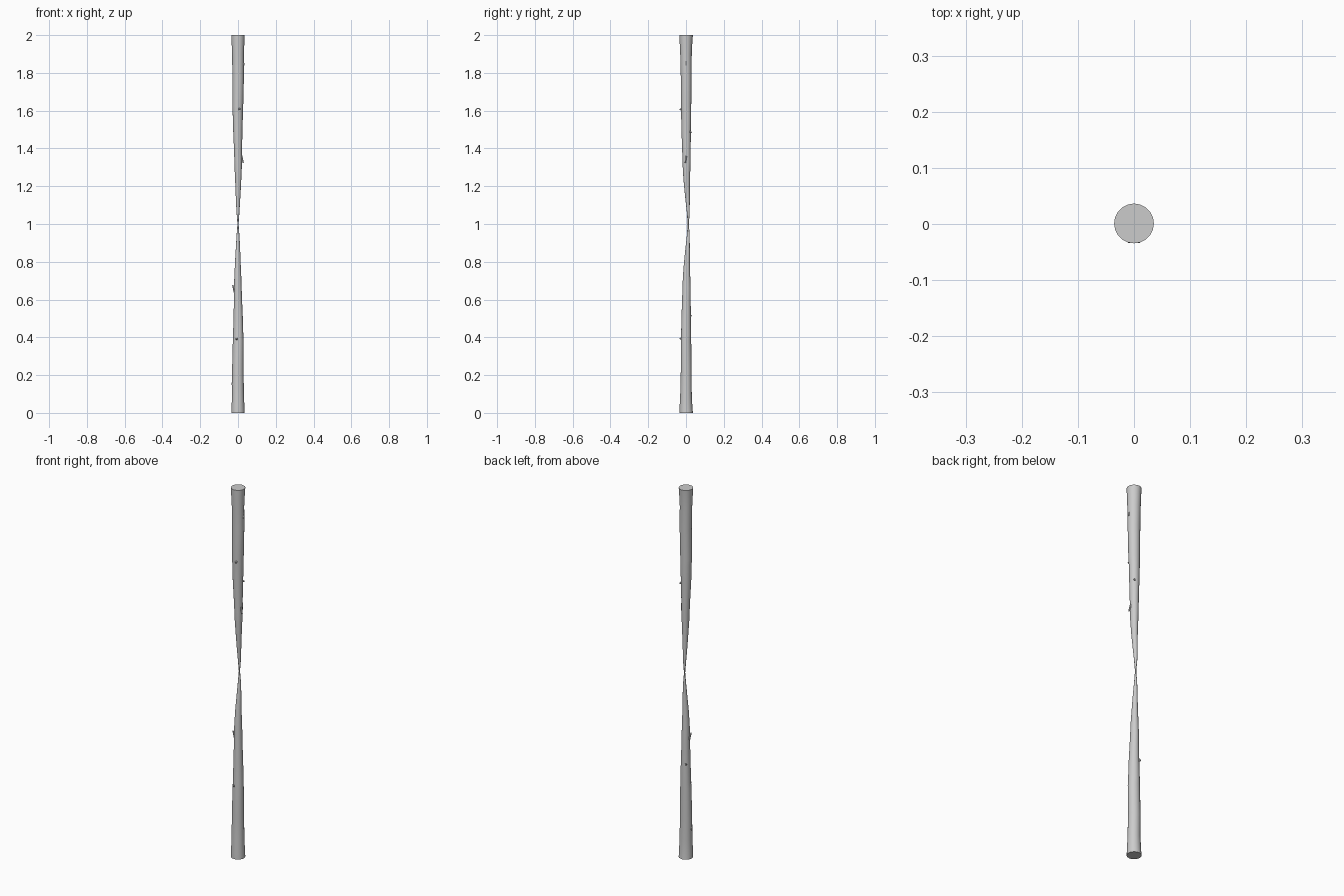
import bpy, bmesh, math
from mathutils import Vector, Matrix

if "Cube" in bpy.data.objects:
    bpy.data.objects.remove(bpy.data.objects["Cube"])

# Stations along one tapered stick: z, centre x, centre y, radius
STATIONS = [
    (0.00, 0.000, 0.001, 0.0355), (0.03, 0.000, 0.000, 0.034), (0.10, 0.000, 0.000, 0.031),
    (0.22, -0.001, 0.001, 0.0295), (0.38, 0.001, 0.000, 0.028), (0.41, 0.001, 0.001, 0.027),
    (0.50, 0.001, 0.001, 0.025), (0.60, 0.000, 0.002, 0.022), (0.66, -0.001, 0.003, 0.021),
    (0.72, -0.001, 0.003, 0.019), (0.80, -0.001, 0.005, 0.015), (0.88, 0.000, 0.009, 0.011),
    (0.94, 0.000, 0.012, 0.0075), (1.00, 0.000, 0.012, 0.003),
]
SIDES = 20


def make_object(name, bm, flipped):
    # The upper copy is the lower one turned half a turn about the y direction
    if flipped:
        bm.transform(Matrix.Translation((0, 0, 2)) @ Matrix.Rotation(math.pi, 4, 'Y'))
    bmesh.ops.recalc_face_normals(bm, faces=bm.faces)
    mesh = bpy.data.meshes.new(name)
    bm.to_mesh(mesh)
    bm.free()
    ob = bpy.data.objects.new(name, mesh)
    bpy.context.collection.objects.link(ob)
    bpy.ops.object.select_all(action='DESELECT')
    ob.select_set(True)
    bpy.context.view_layer.objects.active = ob
    bpy.ops.object.shade_smooth_by_angle(angle=math.radians(40))
    return ob


def stick(name, flipped):
    bm = bmesh.new()
    rings = []
    for z, cx, cy, r in STATIONS:
        ring = []
        for i in range(SIDES):
            a = math.tau * i / SIDES
            # slight irregular wood cross-section, round at the cut end
            rr = r * (1 + 0.03 * min(1, z * 8) * math.sin(2 * a + 7 * z))
            ring.append(bm.verts.new((cx + rr * math.cos(a), cy + rr * math.sin(a), z)))
        rings.append(ring)
    for lo, hi in zip(rings, rings[1:]):
        for i in range(SIDES):
            j = (i + 1) % SIDES
            bm.faces.new((lo[i], lo[j], hi[j], hi[i]))
    bm.faces.new(rings[0][::-1])
    bm.faces.new(rings[-1])
    return make_object(name, bm, flipped)


def stub(name, base, tip, radius, flipped):
    # Small broken twig pointing from base to tip
    bm = bmesh.new()
    base, tip = Vector(base), Vector(tip)
    axis = tip - base
    mat = Matrix.Translation((base + tip) / 2) @ axis.to_track_quat('Z', 'Y').to_matrix().to_4x4()
    bmesh.ops.create_cone(bm, cap_ends=True, segments=8, radius1=radius,
                          radius2=radius * 0.5, depth=axis.length, matrix=mat)
    return make_object(name, bm, flipped)


for half, flipped in (("lower", False), ("upper", True)):
    stick(half + "_stick", flipped)
    # Twig stubs on the front, back and side
    stub(half + "_front_knot", (-0.006, -0.02, 0.39), (-0.008, -0.033, 0.395), 0.007, flipped)
    stub(half + "_back_knot", (-0.012, 0.018, 0.51), (-0.018, 0.029, 0.515), 0.006, flipped)
    stub(half + "_side_twig", (-0.018, 0.0, 0.64), (-0.028, -0.004, 0.677), 0.006, flipped)
    stub(half + "_low_bump", (-0.022, 0.0, 0.10), (-0.032, 0.0, 0.16), 0.005, flipped)
